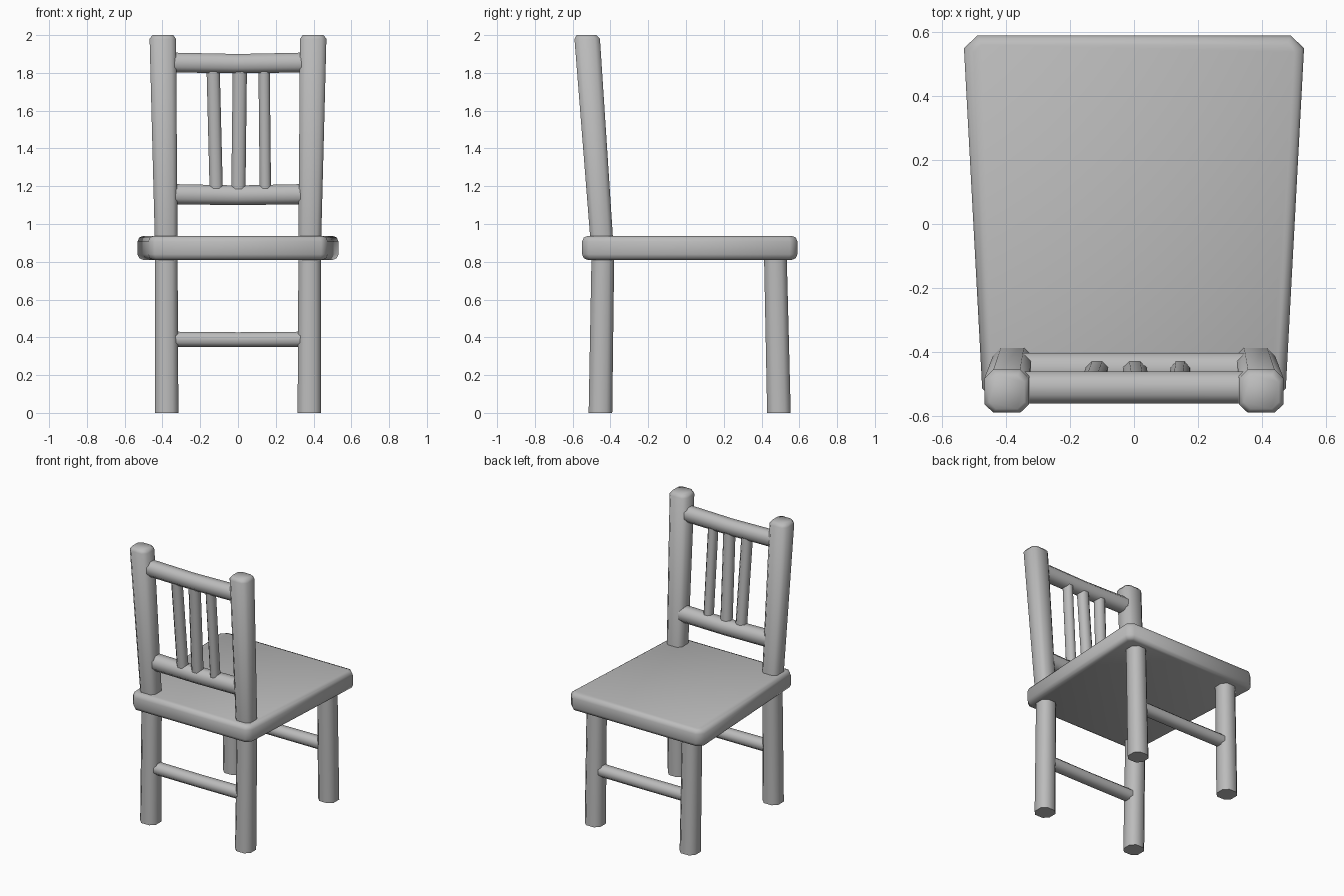
import bpy, bmesh, math
from mathutils import Vector

if "Cube" in bpy.data.objects:
    bpy.data.objects.remove(bpy.data.objects["Cube"], do_unlink=True)

GREY = (0.5, 0.5, 0.5, 1)
mat = bpy.data.materials.new("plain_grey")
mat.use_nodes = True
mat.diffuse_color = GREY
mat.node_tree.nodes["Principled BSDF"].inputs["Base Color"].default_value = GREY


def finish(name, bm, angle=60):
    bmesh.ops.recalc_face_normals(bm, faces=bm.faces)
    mesh = bpy.data.meshes.new(name)
    bm.to_mesh(mesh)
    bm.free()
    obj = bpy.data.objects.new(name, mesh)
    bpy.context.collection.objects.link(obj)
    mesh.materials.append(mat)
    bpy.ops.object.select_all(action='DESELECT')
    bpy.context.view_layer.objects.active = obj
    obj.select_set(True)
    bpy.ops.object.shade_smooth_by_angle(angle=math.radians(angle))
    return obj


def beam(name, axis, stations, chamfer=0.25):
    """Loft a chamfered rectangle through (centre, width, depth) stations.
    axis 'z': width on x, depth on y; axis 'x': width on y, depth on z."""
    bm = bmesh.new()
    u, v = (Vector((1, 0, 0)), Vector((0, 1, 0))) if axis == 'z' else \
           (Vector((0, 1, 0)), Vector((0, 0, 1)))
    k = 1 - 2 * chamfer
    outline = [(1, -k), (1, k), (k, 1), (-k, 1), (-1, k), (-1, -k), (-k, -1), (k, -1)]
    rings = [[bm.verts.new(Vector(c) + u * a * w / 2 + v * b * d / 2) for a, b in outline]
             for c, w, d in stations]
    n = len(outline)
    for r, s in zip(rings, rings[1:]):
        for i in range(n):
            bm.faces.new((r[i], r[(i + 1) % n], s[(i + 1) % n], s[i]))
    bm.faces.new(rings[0])
    bm.faces.new(rings[-1])
    return finish(name, bm)


# Seat: tapered slab with clipped corners and rounded rims
bm = bmesh.new()
half = [(0.49, 0.59), (0.532, 0.55), (0.475, -0.515), (0.44, -0.55)]
outline = half + [(-x, y) for x, y in reversed(half)]
base = bm.faces.new([bm.verts.new((x, y, 0.81)) for x, y in outline])
up = bmesh.ops.extrude_face_region(bm, geom=[base])
top = [g for g in up["geom"] if isinstance(g, bmesh.types.BMVert)]
bmesh.ops.translate(bm, verts=top, vec=(0, 0, 0.127))
rim = [e for e in bm.edges if abs(e.verts[0].co.z - e.verts[1].co.z) < 0.01]
bmesh.ops.bevel(bm, geom=rim, offset=0.03, segments=2, affect='EDGES', profile=0.5)
finish("seat", bm)

for side, label in ((1, "left"), (-1, "right")):
    # Legs below the seat
    beam("backrest_leg_" + label, 'z', [((side * 0.378, -0.453, 0), 0.125, 0.125),
                                        ((side * 0.38, -0.44, 0.84), 0.12, 0.12)])
    beam("open_side_leg_" + label, 'z', [((side * 0.378, 0.492, 0), 0.125, 0.125),
                                         ((side * 0.38, 0.473, 0.84), 0.12, 0.12)])
    # Leaning backrest post with softened top
    beam("backrest_post_" + label, 'z', [((side * 0.38, -0.445, 0.9), 0.12, 0.12),
                                         ((side * 0.398, -0.523, 1.98), 0.14, 0.135),
                                         ((side * 0.398, -0.526, 2.0), 0.11, 0.105)], 0.2)


# Cross members, bowed slightly downwards in the middle
def rail(name, y, z, depth, height, sag=0.006):
    beam(name, 'x', [((-0.36, y, z), depth, height),
                     ((0, y, z - sag), depth, height * 0.97),
                     ((0.36, y, z), depth, height)], 0.27)


rail("backrest_top_rail", -0.512, 1.855, 0.1, 0.105)
rail("backrest_lower_rail", -0.456, 1.158, 0.105, 0.107)
rail("backrest_leg_rung", -0.447, 0.39, 0.085, 0.08, 0.002)
rail("open_side_leg_rung", 0.485, 0.39, 0.085, 0.08, 0.002)

# Backrest spindles: foot x, head x, width
for i, (foot, head, width) in enumerate(((-0.115, -0.132, 0.07), (0.002, 0.01, 0.075),
                                         (0.145, 0.138, 0.06))):
    beam("spindle_%d" % (i + 1), 'z', [((foot, -0.463, 1.17), width, 0.07),
                                       ((head, -0.51, 1.84), width, 0.07)], 0.27)
